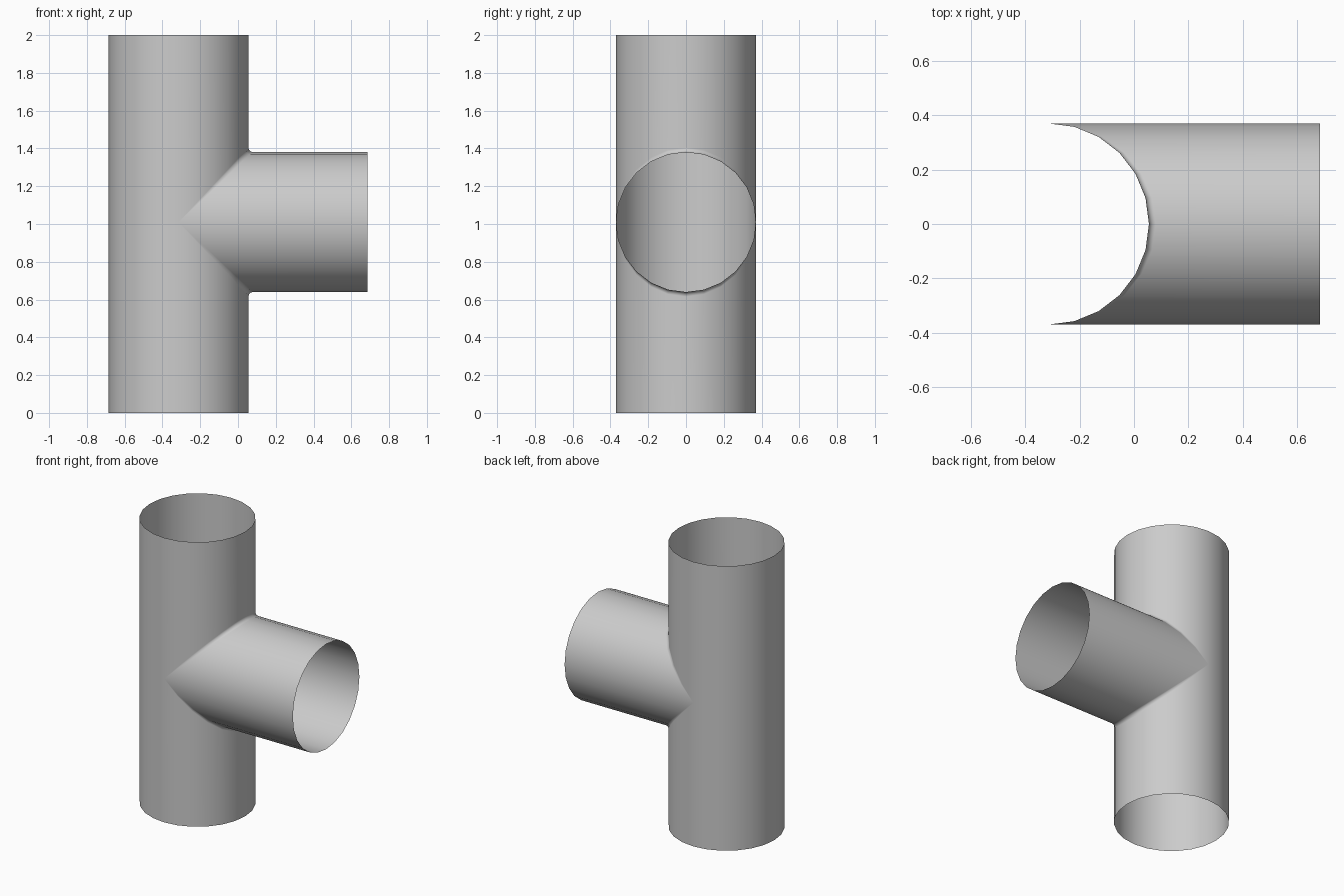
import bpy, bmesh
from math import sin, cos, pi

if "Cube" in bpy.data.objects:
    bpy.data.objects.remove(bpy.data.objects["Cube"])

R = 0.37          # radius of both pipes
F = 0.025         # fillet radius where they meet
CX, CZ = -0.315, 1.01   # main pipe axis x, branch axis z
END, TOP = 0.685, 2.0
N, ARC = 12, 3    # steps per half turn, fillet steps

bm = bmesh.new()


def skin(rows):
    """Join neighbouring rows of points with quads."""
    grid = [[bm.verts.new(p) for p in row] for row in rows]
    for a, b in zip(grid, grid[1:]):
        for i in range(len(a) - 1):
            bm.faces.new((a[i], a[i + 1], b[i + 1], b[i]))


def seam_row(a, s):
    """Section from branch rim, round the fillet, to the main pipe rim."""
    row = [(END, R * sin(a), CZ + s * R * cos(a))]
    for k in range(ARC + 1):
        t = k / ARC * pi / 2
        # rolling-ball blend: contact on branch (t=0) to contact on main (t=90)
        dx, dy, dz = -cos(a) * sin(t), -sin(a), -cos(a) * cos(t)
        n = (dx * dx + dy * dy + dz * dz) ** 0.5 or 1
        c = (R + F) * cos(a)
        row.append((CX + c + F * dx / n, (R + F) * sin(a) + F * dy / n,
                    CZ + s * (c + F * dz / n)))
    row.append((CX + R * cos(a), R * sin(a), TOP if s > 0 else 0))
    return row


# Branch side of the tee, upper and lower halves
angles = [-pi / 2 + pi * i / N for i in range(N + 1)]
for s in (1, -1):
    skin([seam_row(a, s) for a in angles])

# Plain back half of the main pipe
skin([[(CX - R * cos(a), R * sin(a), z) for z in (0, CZ, TOP)] for a in angles])

bmesh.ops.remove_doubles(bm, verts=bm.verts, dist=0.0005)
bmesh.ops.recalc_face_normals(bm, faces=bm.faces)
bm.faces.ensure_lookup_table()
# Make the open sheet face outward
back = min(bm.faces, key=lambda f: f.calc_center_median().x)
if back.normal.x > 0:
    bmesh.ops.reverse_faces(bm, faces=bm.faces)

mesh = bpy.data.meshes.new("pipe_tee")
bm.to_mesh(mesh)
bm.free()
tee = bpy.data.objects.new("pipe_tee", mesh)
bpy.context.collection.objects.link(tee)
mesh.shade_smooth()

# Keep the long walls shading as clean cylinders
tee.modifiers.new("weighted_normals", 'WEIGHTED_NORMAL')
